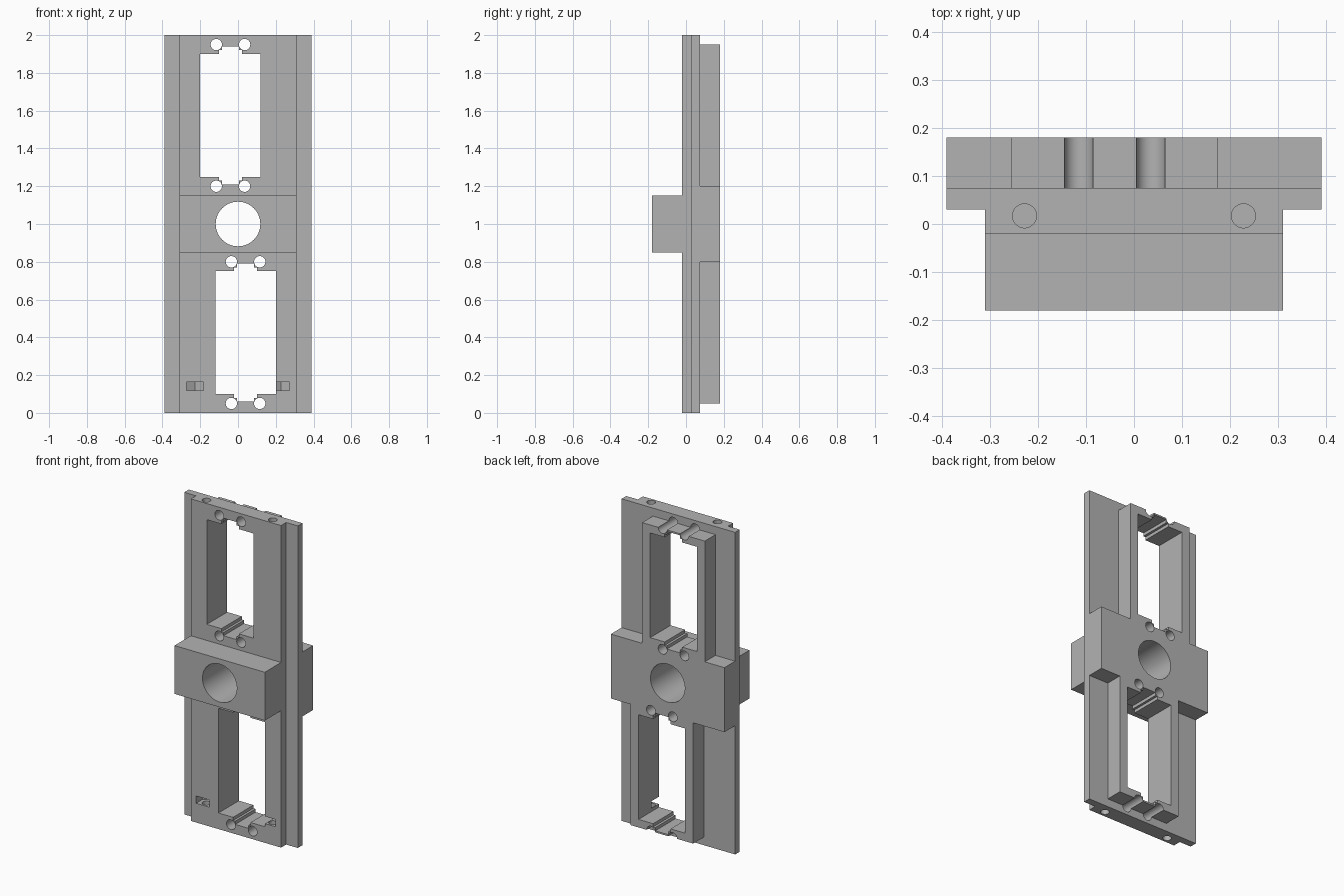
import bpy
import math
from mathutils import Matrix

cube = bpy.data.objects.get("Cube")
if cube:
    bpy.data.objects.remove(cube, do_unlink=True)

grey = bpy.data.materials.new("plain grey")
grey.use_nodes = True
colour = (0.45, 0.45, 0.45, 1)
grey.diffuse_color = colour
grey.node_tree.nodes["Principled BSDF"].inputs["Base Color"].default_value = colour


def box(name, x, y, z):
    """Box from (low, high) pairs."""
    bpy.ops.mesh.primitive_cube_add(size=1)
    ob = bpy.context.object
    ob.name = name
    size = [b - a for a, b in (x, y, z)]
    mid = [(a + b) / 2 for a, b in (x, y, z)]
    ob.data.transform(Matrix.Translation(mid) @ Matrix.Diagonal(size + [1]))
    return ob


def rod(name, centre, radius, depth, along_y=False, sides=48):
    bpy.ops.mesh.primitive_cylinder_add(vertices=sides, radius=radius, depth=depth)
    ob = bpy.context.object
    ob.name = name
    turn = Matrix.Rotation(math.pi / 2, 4, 'X') if along_y else Matrix()
    ob.data.transform(Matrix.Translation(centre) @ turn)
    return ob


def combine(target, other, operation):
    mod = target.modifiers.new(operation, 'BOOLEAN')
    mod.operation = operation
    mod.solver = 'EXACT'
    mod.object = other
    bpy.context.view_layer.objects.active = target
    bpy.ops.object.modifier_apply(modifier=mod.name)
    bpy.data.objects.remove(other, do_unlink=True)


# Stepped plate, with a clamp bar in front and a hub block behind
body = box("mounting_bracket", (-.39, .39), (.03, .075), (0, 2))
solids = [
    box("front_plate", (-.31, .31), (-.02, .05), (0, 2)),
    box("front_bar", (-.31, .31), (-.18, .05), (.85, 1.15)),
    box("hub_block", (-.39, .39), (.05, .18), (.8, 1.2)),
]
cutters = [rod("shaft_hole", (0, 0, 1), .118, 1, True, 64)]

# Two window frames, the lower one turned half round about the shaft
for s in (1, -1):
    cx, cz = -.04 * s, 1 + .575 * s
    solids.append(box("window_frame", (cx - .215, cx + .215), (.05, .18),
                      (cz - .375, cz + .375)))
    for w, h in ((.16, .325), (.06, .345), (.045, .365)):
        cutters.append(box("window", (cx - w, cx + w), (-.5, .5), (cz - h, cz + h)))
    for dx in (-.075, .075):
        for dz in (-.375, .375):
            cutters.append(rod("screw_hole", (cx + dx, 0, cz + dz), .03, 1, True))

# Vertical bolt holes at both ends, with nut pockets near the bottom
for x in (-.228, .228):
    for z in (0, 2):
        cutters.append(rod("bolt_hole", (x, .017, z), .025, .5))
    cutters.append(rod("nut_pocket", (x, .017, .142), .052, .045, sides=6))
    cutters.append(box("pocket_mouth", (x - .045, x + .045), (-.1, .017), (.1195, .1645)))

for ob in solids:
    combine(body, ob, 'UNION')
for ob in cutters:
    combine(body, ob, 'DIFFERENCE')

body.data.materials.clear()
body.data.materials.append(grey)
bpy.ops.object.select_all(action='DESELECT')
body.select_set(True)
bpy.context.view_layer.objects.active = body
bpy.ops.object.shade_smooth_by_angle(angle=math.radians(30))
